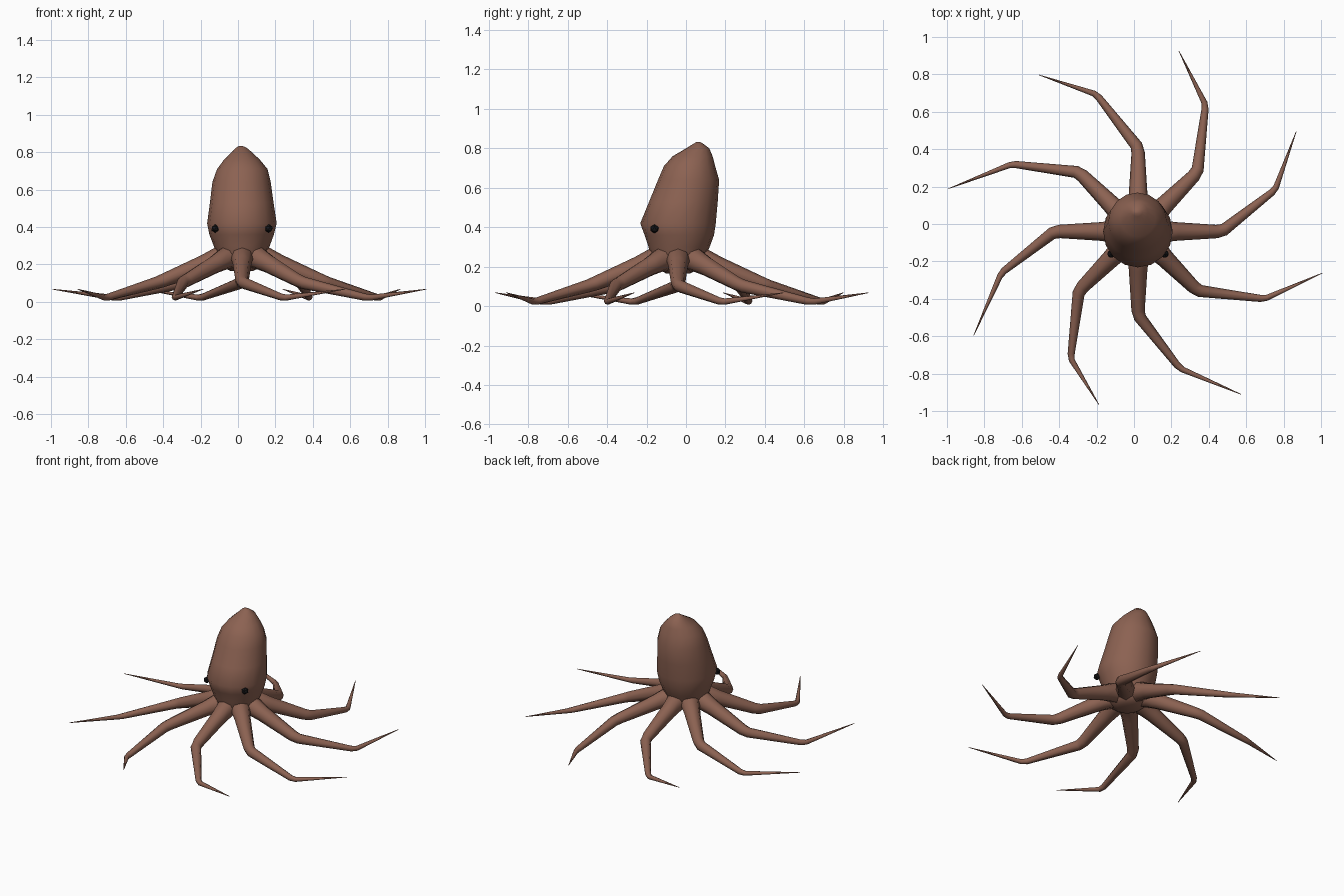
import bpy, bmesh, math
from mathutils import Vector

if "Cube" in bpy.data.objects:
    bpy.data.objects.remove(bpy.data.objects["Cube"])

CX, CY = 0.022, -0.04   # centre that the arms radiate from


def material(name, rgb):
    m = bpy.data.materials.new(name)
    m.diffuse_color = (*rgb, 1)
    m.use_nodes = True
    m.node_tree.nodes["Principled BSDF"].inputs["Base Color"].default_value = m.diffuse_color
    return m


skin = material("brown_skin", (0.262, 0.122, 0.084))
black = material("eye_black", (0.008, 0.008, 0.009))


def finish(name, bm, mat, angle):
    bmesh.ops.recalc_face_normals(bm, faces=bm.faces)
    me = bpy.data.meshes.new(name)
    bm.to_mesh(me)
    bm.free()
    me.materials.append(mat)
    ob = bpy.data.objects.new(name, me)
    bpy.context.collection.objects.link(ob)
    bpy.ops.object.select_all(action='DESELECT')
    ob.select_set(True)
    bpy.context.view_layer.objects.active = ob
    bpy.ops.object.shade_smooth_by_angle(angle=math.radians(angle))
    return ob


def loft(name, rings, mat, angle=65):
    """Skin a list of equally sized point rings and cap both ends."""
    bm = bmesh.new()
    vs = [[bm.verts.new(p) for p in r] for r in rings]
    n = len(vs[0])
    for a, b in zip(vs, vs[1:]):
        for i in range(n):
            j = (i + 1) % n
            bm.faces.new((a[i], a[j], b[j], b[i]))
    bm.faces.new(vs[0])
    bm.faces.new(vs[-1])
    return finish(name, bm, mat, angle)


# Mantle and head: z, x min, x max, y min, y max
profile = [
    (0.165, -0.04, 0.08, -0.10, 0.02),
    (0.19, -0.085, 0.13, -0.145, 0.07),
    (0.26, -0.115, 0.155, -0.18, 0.10),
    (0.30, -0.13, 0.17, -0.19, 0.12),
    (0.36, -0.153, 0.192, -0.21, 0.142),
    (0.42, -0.165, 0.207, -0.232, 0.151),
    (0.53, -0.150, 0.19, -0.187, 0.161),
    (0.64, -0.137, 0.175, -0.142, 0.168),
    (0.71, -0.112, 0.158, -0.112, 0.148),
    (0.76, -0.075, 0.117, -0.068, 0.135),
    (0.80, -0.035, 0.075, 0.0, 0.118),
    (0.825, -0.01, 0.045, 0.04, 0.085),
    (0.833, 0.005, 0.025, 0.055, 0.07),
]
SIDES = 16
loft("mantle", [[((x0 + x1) / 2 + (x1 - x0) / 2 * math.cos(math.tau * i / SIDES),
                  (y0 + y1) / 2 + (y1 - y0) / 2 * math.sin(math.tau * i / SIDES), z)
                 for i in range(SIDES)] for z, x0, x1, y0, y1 in profile], skin)

# Arm path: distance from centre, swing in degrees, height, thickness
arm_path = [
    (0.04, 0, 0.245, 0.062),
    (0.13, 0, 0.232, 0.060),
    (0.20, 0, 0.203, 0.050),
    (0.42, 0, 0.115, 0.036),
    (0.46, 1.2, 0.101, 0.033),
    (0.745, 16.3, 0.026, 0.019),
    (0.775, 17.8, 0.023, 0.016),
]


def arm(name, heading, tip_dist):
    path = arm_path + [(tip_dist, 32.3, 0.068, 0.0015)]
    pts = [Vector((CX + d * math.cos(math.radians(heading + s)),
                   CY + d * math.sin(math.radians(heading + s)), z))
           for d, s, z, r in path]
    rings = []
    for k, p in enumerate(pts):
        t = Vector()
        if k > 0:
            t += (p - pts[k - 1]).normalized()
        if k < len(pts) - 1:
            t += (pts[k + 1] - p).normalized()
        t.normalize()
        side = t.cross(Vector((0, 0, 1))).normalized()
        up = side.cross(t)
        r = path[k][3]
        rings.append([p + r * (side * math.cos(math.tau * i / 8) + up * math.sin(math.tau * i / 8))
                      for i in range(8)])
    loft(name, rings, skin)


# Eight arms, evenly spread, with slightly different reach
for i, reach in enumerate((1.0, 0.99, 0.99, 1.04, 1.04, 0.95, 1.03, 1.01)):
    arm(f"arm_{i + 1}", 45 * i, reach)

# Eyes on the front corners of the head
for label, x in (("left_eye", -0.122), ("right_eye", 0.165)):
    bm = bmesh.new()
    bmesh.ops.create_icosphere(bm, subdivisions=1, radius=0.023)
    bmesh.ops.translate(bm, verts=bm.verts, vec=(x, -0.16, 0.392))
    finish(label, bm, black, 30)
